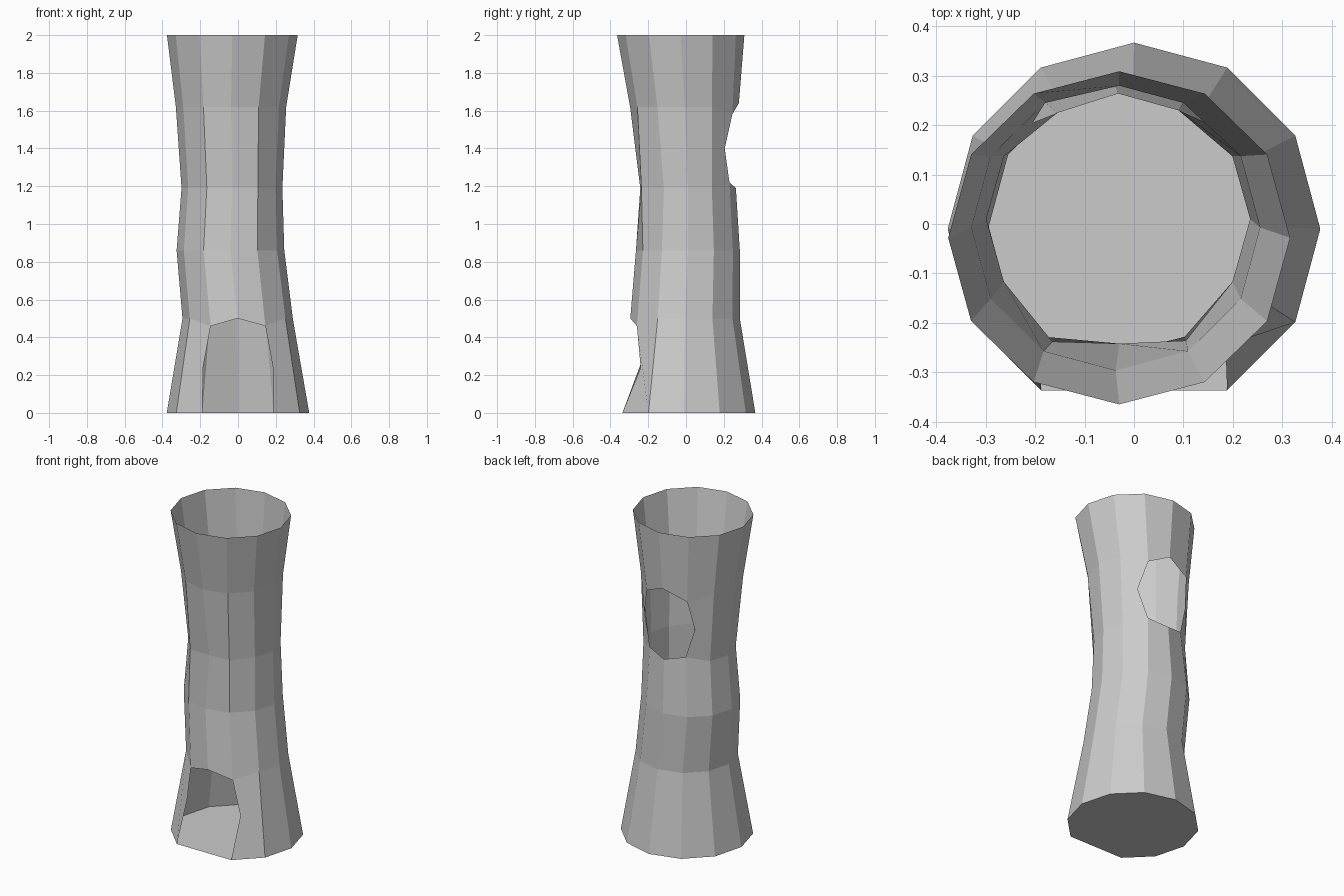
import bpy, bmesh
from math import sin, cos, radians

if "Cube" in bpy.data.objects:
    bpy.data.objects.remove(bpy.data.objects["Cube"])

N = 12
# Trunk rings: height, centre x, centre y, radius x, radius y
RINGS = [(0.00, 0.000, -0.010, 0.377, 0.377),
         (0.50, -0.002, -0.005, 0.292, 0.290),
         (0.86, -0.040, 0.010, 0.285, 0.275),
         (1.19, -0.032, 0.010, 0.267, 0.254),
         (1.62, -0.037, -0.007, 0.292, 0.289),
         (2.00, -0.030, -0.028, 0.346, 0.337)]
FRONT, BACK = 9, 3          # column numbers at -y and +y

# Hand-moved corners around the two openings: (ring, column) -> position
MOVED = {(1, 8): (-0.145, -0.26, 0.46), (1, 10): (0.145, -0.26, 0.46),
         (3, 8): (-0.165, -0.238, 1.19), (3, 10): (0.105, -0.236, 1.19),
         (3, 9): (-0.03, -0.242, 1.19),
         (3, 2): (0.09, 0.23, 1.22), (3, 4): (-0.155, 0.225, 1.22),
         (4, 2): (0.10, 0.245, 1.58), (4, 3): (-0.03, 0.28, 1.64),
         (4, 4): (-0.18, 0.245, 1.58)}

bm = bmesh.new()
rows = []
for r, (z, cx, cy, rx, ry) in enumerate(RINGS):
    row = []
    for c in range(N):
        a = radians(360 * c / N)
        co = MOVED.get((r, c), (cx + rx * cos(a), cy + ry * sin(a), z))
        # the front corner of the base is cut away by the doorway
        row.append(None if (r, c) == (0, FRONT) else bm.verts.new(co))
    rows.append(row)

# Extra side corners of the openings: (ring, column of the upright edge)
mids = {(0, 8): bm.verts.new((-0.185, -0.24, 0.24)),
        (0, 10): bm.verts.new((0.185, -0.24, 0.24)),
        (3, 2): bm.verts.new((0.145, 0.205, 1.40)),
        (3, 4): bm.verts.new((-0.205, 0.205, 1.40))}
holes = {(0, FRONT - 1), (0, FRONT), (3, BACK - 1), (3, BACK)}

# Trunk wall, leaving out the doorway and the back knot hole
for r in range(len(RINGS) - 1):
    for c in range(N):
        if (r, c) in holes:
            continue
        d = (c + 1) % N
        loop = [rows[r][c], rows[r][d], mids.get((r, d)),
                rows[r + 1][d], rows[r + 1][c], mids.get((r, c))]
        bm.faces.new([v for v in loop if v])

# Floor of the trunk
bm.faces.new([v for v in reversed(rows[0]) if v])

me = bpy.data.meshes.new("hollow_trunk")
bm.to_mesh(me)
bm.free()
bpy.context.collection.objects.link(bpy.data.objects.new("hollow_trunk", me))
